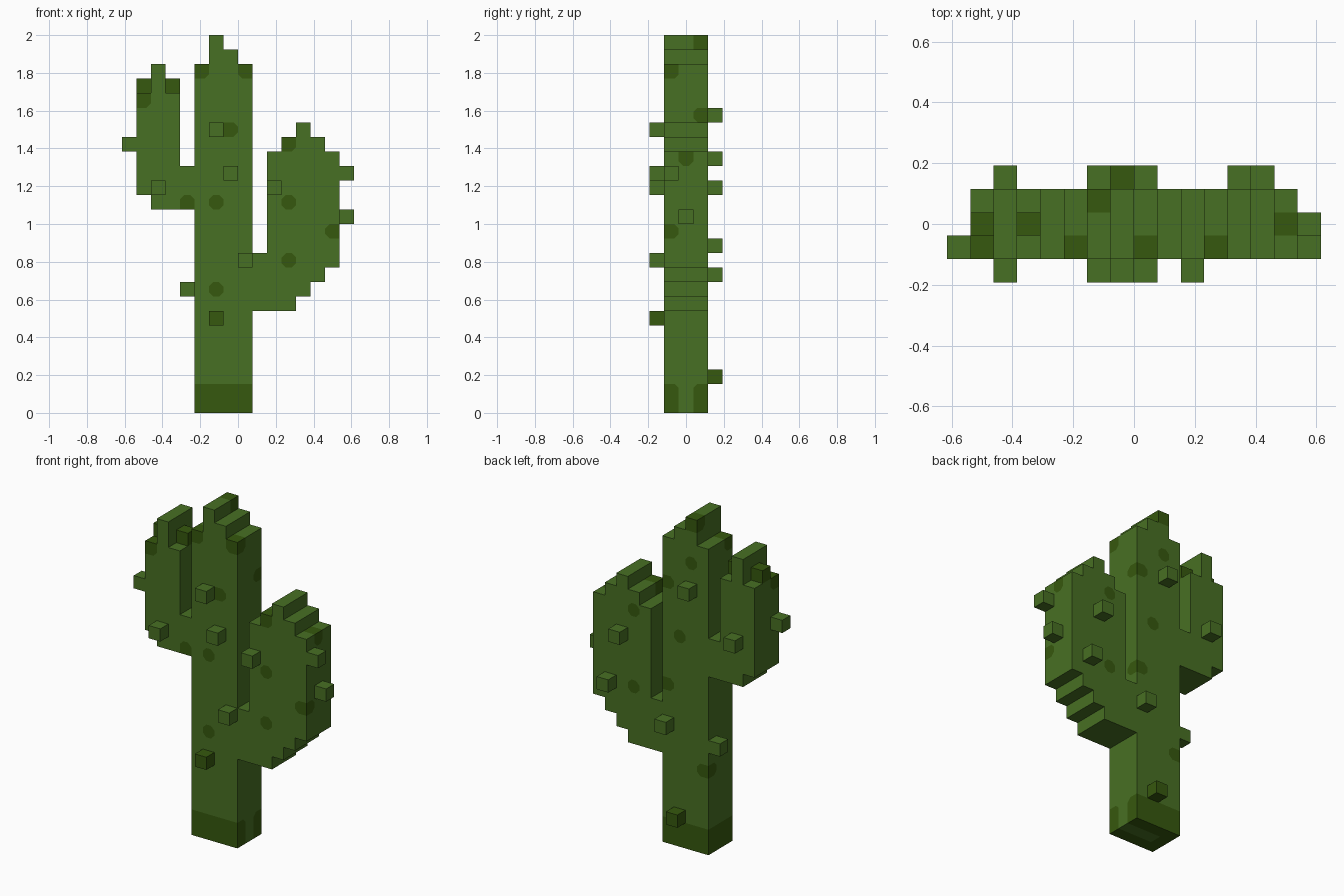
import bpy
import bmesh
from mathutils import Vector

cube = bpy.data.objects.get("Cube")
if cube:
    bpy.data.objects.remove(cube, do_unlink=True)

U = 2 / 26        # edge length of one block
CUT = 0.3         # corner cut of a dark spot, in blocks


def make_material(name, color):
    mat = bpy.data.materials.new(name)
    mat.use_nodes = True
    mat.diffuse_color = color
    bsdf = mat.node_tree.nodes["Principled BSDF"]
    bsdf.inputs["Base Color"].default_value = color
    bsdf.inputs["Roughness"].default_value = 0.9
    return mat


MATERIALS = [make_material("cactus green", (0.064, 0.160, 0.0168, 1)),
             make_material("dark green", (0.0369, 0.0976, 0.0044, 1))]


def columns(spec):
    """Blocks three deep, from {column: (bottom row, top row)}."""
    return {(i, j, k) for i, (lo, hi) in spec.items()
            for j in range(3) for k in range(lo, hi)}


# Block layout: column (x), depth (y, 0 = front), row (z)
parts = {
    "trunk": columns({5: (0, 24), 6: (0, 26), 7: (0, 25), 8: (0, 24)}),
    "right_arm": columns({1: (15, 22), 2: (14, 24), 3: (14, 22), 4: (14, 17)})
    | {(1, 1, 22), (3, 1, 22)},
    "left_arm": columns({9: (7, 11), 10: (7, 18), 11: (7, 19),
                         12: (8, 20), 13: (9, 19), 14: (10, 18)}),
    "front_spikes": {(6, -1, 19), (7, -1, 16), (2, -1, 15),
                     (10, -1, 15), (8, -1, 10), (6, -1, 6)},
    "back_spikes": {(6, 3, 20), (2, 3, 17), (12, 3, 15),
                    (13, 3, 11), (8, 3, 9), (7, 3, 2)},
    "side_spikes": {(0, 0, 18), (4, 2, 8), (15, 0, 16), (15, 1, 13)},
}
solid = set().union(*parts.values())

# Dark base ring and scattered dark blocks
dark = {b for b in parts["trunk"]
        if b[2] < 2 and not (b[1] == 1 and b[0] > 5)}
dark |= {
    (7, 0, 19), (4, 0, 14), (6, 0, 14), (11, 0, 14), (11, 0, 18), (14, 0, 12),
    (11, 0, 10), (6, 0, 8), (5, 0, 23), (8, 0, 23), (1, 0, 21),
    (1, 1, 22), (3, 1, 22), (14, 1, 17), (6, 2, 25), (8, 2, 20), (8, 2, 12),
    (7, 2, 16), (11, 2, 17), (11, 2, 11), (5, 2, 6), (6, 2, 22),
    (6, -1, 6), (7, 3, 2),
}


def step(block, axis, amount):
    moved = list(block)
    moved[axis] += amount
    return tuple(moved)


def light_beside(block, axis, amount, normal_axis, side):
    """True if the coplanar neighbour face is exposed and light green."""
    n = step(block, axis, amount)
    return n in solid and n not in dark and step(n, normal_axis, side) not in solid


def add_face(bm, points, normal, mat):
    face = bm.faces.new([bm.verts.new(p) for p in points])
    face.normal_update()
    if face.normal.dot(normal) < 0:
        face.normal_flip()
    face.material_index = mat


def add_block_side(bm, block, axis, side):
    a, b = (axis + 1) % 3, (axis + 2) % 3
    normal = Vector((0, 0, 0))
    normal[axis] = side
    origin = Vector((-8, -1.5, 0))

    def point(s, t):
        p = Vector(block) + Vector((0.5, 0.5, 0.5)) + origin
        p[axis] += side * 0.5
        p[a] += s
        p[b] += t
        return p * U

    is_dark = block in dark
    outline = []
    for n, (s, t) in enumerate(((-1, -1), (1, -1), (1, 1), (-1, 1))):
        corner = point(s / 2, t / 2)
        # Round off spot corners that meet light green on both sides
        if (is_dark and light_beside(block, a, s, axis, side)
                and light_beside(block, b, t, axis, side)):
            pa = point(s * (0.5 - CUT), t / 2)
            pb = point(s / 2, t * (0.5 - CUT))
            outline += [pb, pa] if n % 2 == 0 else [pa, pb]
            add_face(bm, [corner, pa, pb], normal, 0)
        else:
            outline.append(corner)
    add_face(bm, outline, normal, int(is_dark))


# Build only the exposed sides of each part
for name, blocks in parts.items():
    bm = bmesh.new()
    for block in sorted(blocks):
        for axis in range(3):
            for side in (-1, 1):
                if step(block, axis, side) not in solid:
                    add_block_side(bm, block, axis, side)
    bmesh.ops.remove_doubles(bm, verts=bm.verts, dist=1e-5)
    mesh = bpy.data.meshes.new(name)
    bm.to_mesh(mesh)
    bm.free()
    for mat in MATERIALS:
        mesh.materials.append(mat)
    bpy.context.collection.objects.link(bpy.data.objects.new(name, mesh))
